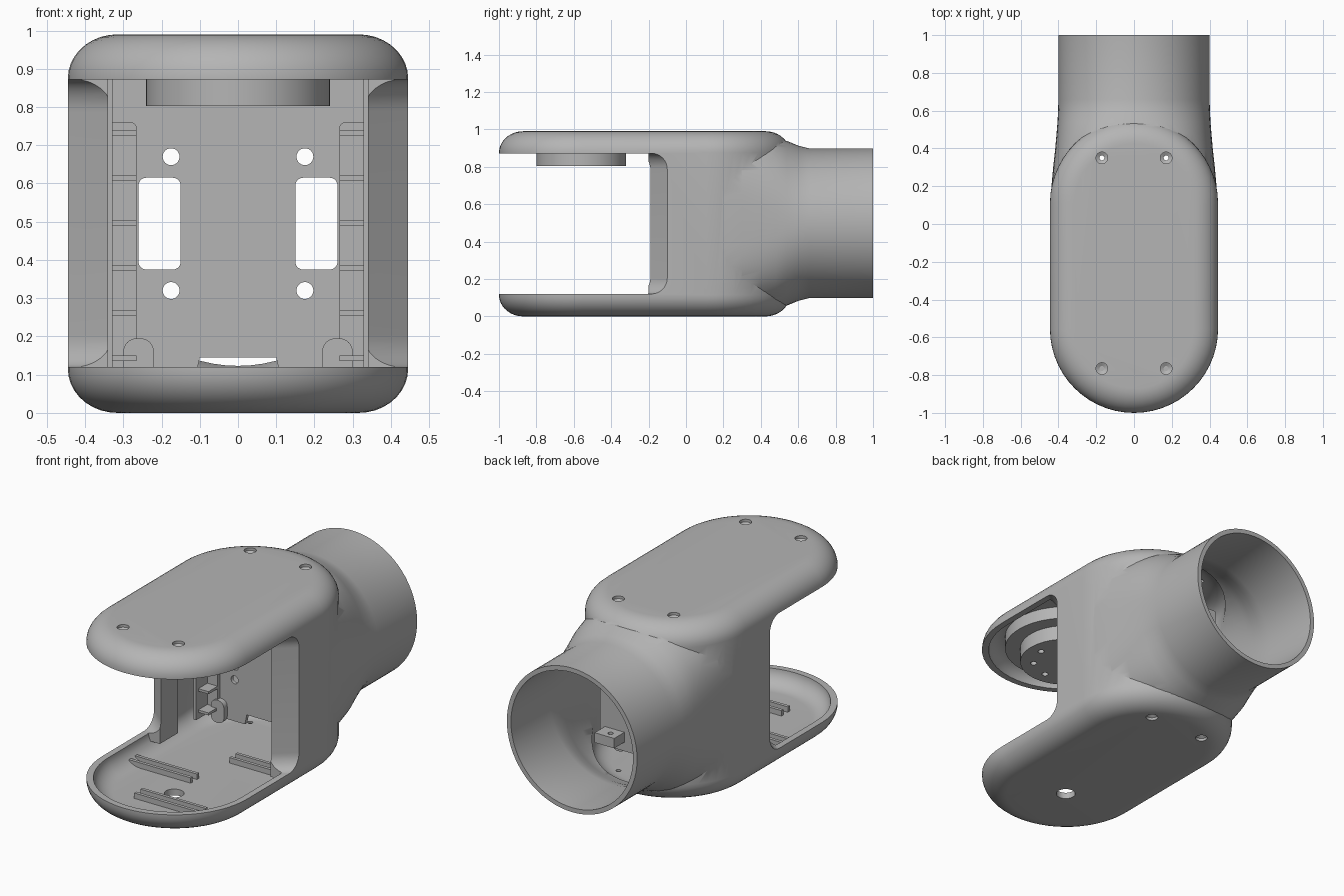
import bpy, bmesh
from math import sin, cos, pi, radians
from mathutils import Vector

cube = bpy.data.objects.get("Cube")
if cube:
    bpy.data.objects.remove(cube, do_unlink=True)

grey = bpy.data.materials.new("plain grey")
grey.use_nodes = True
grey.diffuse_color = (0.46, 0.46, 0.46, 1)
grey.node_tree.nodes["Principled BSDF"].inputs["Base Color"].default_value = (0.46, 0.46, 0.46, 1)


def loft(name, rings):
    """Closed solid through equal-length rings of points."""
    bm = bmesh.new()
    rows = [[bm.verts.new(p) for p in ring] for ring in rings]
    n = len(rows[0])
    for a, b in zip(rows, rows[1:]):
        for i in range(n):
            j = (i + 1) % n
            bm.faces.new((a[i], a[j], b[j], b[i]))
    bm.faces.new(rows[0])
    bm.faces.new(rows[-1])
    bmesh.ops.recalc_face_normals(bm, faces=bm.faces)
    mesh = bpy.data.meshes.new(name)
    bm.to_mesh(mesh)
    bm.free()
    mesh.materials.append(grey)
    ob = bpy.data.objects.new(name, mesh)
    bpy.context.collection.objects.link(ob)
    return ob


def activate(ob):
    bpy.ops.object.select_all(action='DESELECT')
    ob.select_set(True)
    bpy.context.view_layer.objects.active = ob


def combine(target, tool, operation='DIFFERENCE'):
    activate(target)
    mod = target.modifiers.new("combine", 'BOOLEAN')
    mod.operation, mod.solver, mod.object = operation, 'EXACT', tool
    bpy.ops.object.modifier_apply(modifier=mod.name)
    bpy.data.objects.remove(tool, do_unlink=True)


def smooth(ob):
    activate(ob)
    bpy.ops.object.shade_smooth_by_angle(angle=radians(32))


def box(name, x, y, z):
    return loft(name, [[(x[0], y[0], h), (x[1], y[0], h), (x[1], y[1], h), (x[0], y[1], h)] for h in z])


def turned(name, centre, profile, n=32):
    """Turned solid about a vertical axis; profile is (radius, z)."""
    return loft(name, [[(centre[0] + r * cos(2 * pi * i / n), centre[1] + r * sin(2 * pi * i / n), z)
                        for i in range(n)] for r, z in profile])


def rounded_bar(name, x, z, r, y):
    """Rounded rectangle in xz, extruded along y."""
    corners = [(x[1] - r, z[1] - r), (x[0] + r, z[1] - r), (x[0] + r, z[0] + r), (x[1] - r, z[0] + r)]
    pts = [(cx + r * cos(pi / 2 * (k + i / 8)), cz + r * sin(pi / 2 * (k + i / 8)))
           for k, (cx, cz) in enumerate(corners) for i in range(9)]
    return loft(name, [[(px, d, pz) for px, pz in pts] for d in y])


def stadium_ring(r, z, n=28):
    front = [(r * cos(pi + pi * i / n), -0.555 + r * sin(pi + pi * i / n), z) for i in range(n + 1)]
    back = [(r * cos(pi * i / n), 0.11 + r * sin(pi * i / n), z) for i in range(n + 1)]
    return front + back


def pill(name, r, low, high, soft_r, soft_z, steps=9):
    """Stadium block with softly rounded upper and lower edges."""
    arc = [(r - soft_r * (1 - cos(a)), soft_z * (1 - sin(a)))
           for a in (pi / 2 * (1 - i / steps) for i in range(steps + 1))]
    rings = [stadium_ring(q, low + d) for q, d in arc]
    rings += [stadium_ring(q, high - d) for q, d in reversed(arc)]
    return loft(name, rings)


# Sections of the neck: y, half width, half height, squareness
NECK = [(0, .43, .46, 5), (.1, .44, .46, 4.5), (.2, .437, .465, 4), (.3, .428, .465, 3.4),
        (.4, .417, .46, 2.9), (.48, .41, .455, 2.6), (.54, .405, .44, 2.3),
        (.6, .402, .415, 2.1), (.66, .4, .4, 2), (1, .4, .4, 2)]


def neck(name, inset, end, n=72):
    def power(v, e):
        return abs(v) ** (2 / e) * (1 if v > 0 else -1)
    rings = []
    for y, w, h, e in NECK:
        y = end if y == 1 else y
        rings.append([((w - inset) * power(cos(2 * pi * i / n), e), y,
                       0.498 + (h - inset) * power(sin(2 * pi * i / n), e)) for i in range(n)])
    return loft(name, rings)


# Hollow housing: pill-shaped body flowing into a round neck
housing = pill("housing", 0.445, 0, 0.99, 0.13, 0.115)
combine(housing, neck("neck", 0, 1), 'UNION')
cavity = pill("cavity", 0.41, 0.035, 0.955, 0.1, 0.09)
combine(cavity, neck("neck_cavity", 0.025, 1.02), 'UNION')
combine(housing, cavity)

# Inward flanges beside the front opening
for side in (-1, 1):
    combine(housing, box("flange", sorted((side * 0.34, side * 0.43)), (-0.2, -0.04), (0.08, 0.91)), 'UNION')


# Front opening with rounded rear corners and slanted jambs
def opening_ring(x, end, r=0.085, low=0.12, high=0.872):
    lower = [(x, end - r + r * sin(a), low + r - r * cos(a)) for a in (pi / 2 * i / 8 for i in range(9))]
    upper = [(x, y, low + high - z) for x, y, z in reversed(lower)]
    return [(x, -1.2, low)] + lower + upper + [(x, -1.2, high)]


combine(housing, loft("opening", [opening_ring(x, e) for x, e in
                                  ((-.5, -.053), (-.34, -.19), (.34, -.19), (.5, -.053))]))

# Countersunk screw holes and the cable hole in the floor
for x in (-0.17, 0.17):
    for y in (-0.765, 0.35):
        combine(housing, turned("screw_hole", (x, y), [(.013, .92), (.013, .965), (.031, .975), (.031, 1.02)], 24))
    combine(housing, turned("screw_hole", (x, 0.35), [(.031, -.03), (.031, .015), (.013, .025), (.013, .07)], 24))
combine(housing, turned("cable_hole", (0, -0.56), [(.05, -.05), (.05, .08)]))
smooth(housing)

# Rear mounting plate with slots, screw holes and a lower cable gap
plate = box("mounting_plate", (-0.36, 0.36), (0.22, 0.24), (0.09, 0.89))
for side in (-1, 1):
    combine(plate, rounded_bar("slot", sorted((side * 0.15, side * 0.26)), (0.375, 0.615), 0.02, (0.1, 0.4)))
    for z in (0.32, 0.67):
        combine(plate, rounded_bar("hole", (side * .175 - .022, side * .175 + .022), (z - .022, z + .022),
                                   0.0219, (0.1, 0.4)))
combine(plate, loft("gap", [[(-.12, y, .05), (.12, y, .05), (.1, y, .145), (-.1, y, .145)] for y in (.1, .4)]))
smooth(plate)

# Side racks with paired rungs, rear brackets and corner gussets
for side, word in ((-1, "right"), (1, "left")):
    def span(a, b):
        return sorted((side * a, side * b))
    smooth(rounded_bar(word + "_rack", span(0.265, 0.345), (0.1, 0.76), 0.015, (0.2, 0.222)))
    box(word + "_rack_rail", span(0.328, 0.342), (0.1, 0.22), (0.1, 0.89))
    for i in range(6):
        z = 0.143 + i * 0.118
        box(word + "_rung", span(0.265, 0.342), (0.12, 0.21), (z - 0.007, z + 0.007))
    bracket = box(word + "_bracket", span(0.21, 0.33), (0.235, 0.33), (0.14, 0.195))
    combine(bracket, turned("bracket_hole", (side * 0.26, 0.29), [(.014, .1), (.014, .25)], 16))
    smooth(rounded_bar(word + "_gusset", span(0.22, 0.3), (0.07, 0.195), 0.035, (0.19, 0.222)))

# Floor ribs
for x, y in (((-0.38, 0), -0.38), ((-0.13, 0.27), -0.69), ((0.02, 0.3), -0.07)):
    for step in (-0.035, 0.02):
        box("floor_rib", x, (y + step, y + step + 0.018), (0.03, 0.065))

# Round mount hanging beneath the upper arm
smooth(turned("mount_base", (0, -0.56), [(.32, .885), (.32, .96)], 64))
mount = turned("round_mount", (0, -0.56), [(.24, .803), (.24, .9)], 64)
for i in range(8):
    a = 2 * pi * i / 8
    combine(mount, turned("mount_hole", (0.17 * cos(a), -0.56 + 0.17 * sin(a)), [(.017, .78), (.017, .85)], 16))
smooth(mount)
